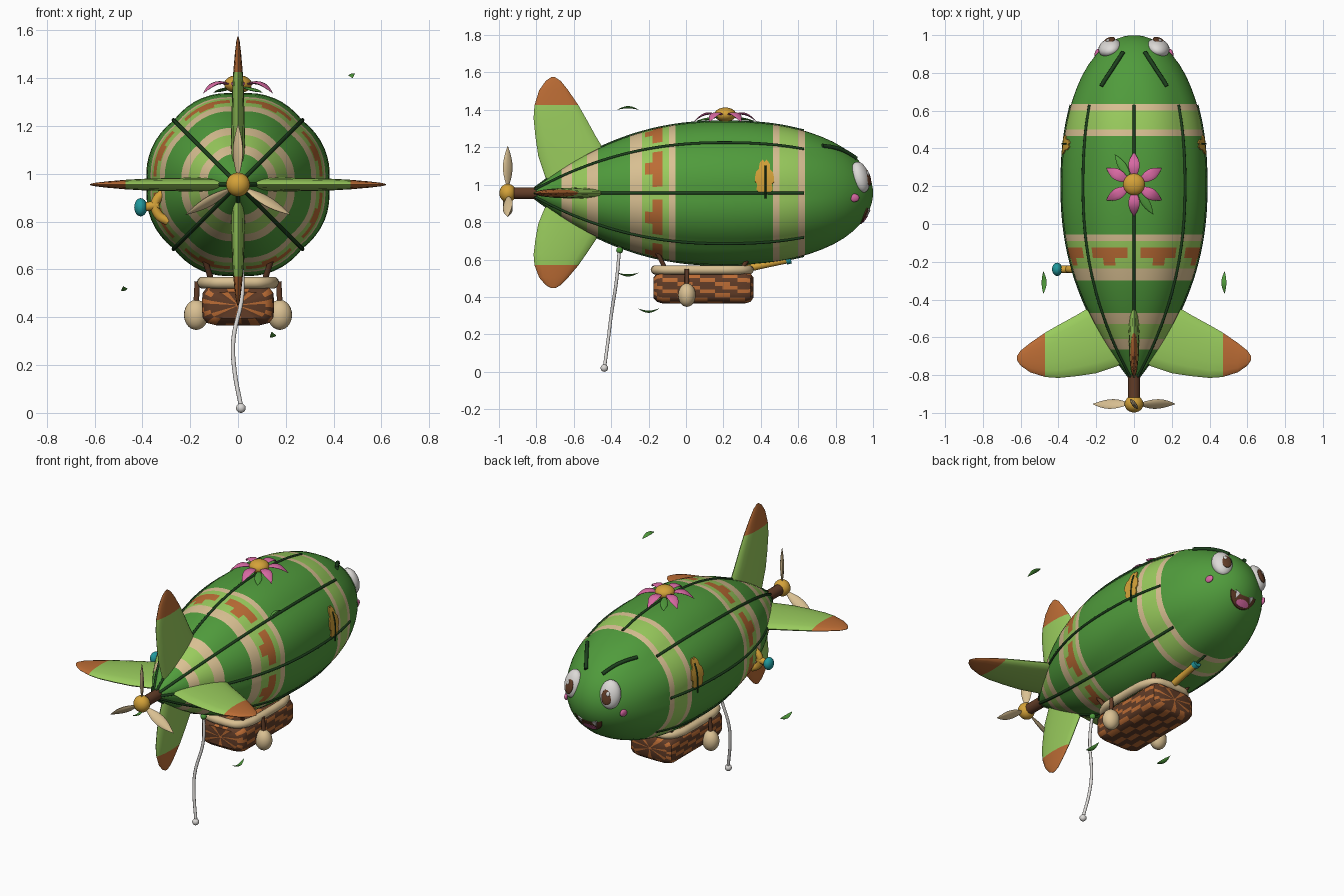
import bpy, bmesh, math
from mathutils import Vector, Euler
from math import sin, cos, pi, hypot

if "Cube" in bpy.data.objects:
    bpy.data.objects.remove(bpy.data.objects["Cube"])

PALETTE = {
    "leaf_green": (0.08, 0.33, 0.045), "lime_green": (0.32, 0.60, 0.11),
    "dark_green": (0.012, 0.05, 0.012), "tan": (0.70, 0.53, 0.29),
    "rust": (0.50, 0.15, 0.035), "brown": (0.12, 0.045, 0.02),
    "gold": (0.66, 0.36, 0.04), "pink": (0.68, 0.14, 0.36),
    "pale_grey": (0.72, 0.70, 0.68), "teal": (0.015, 0.32, 0.34),
}
MATS = {}
for name, rgb in PALETTE.items():
    m = bpy.data.materials.new(name)
    m.use_nodes = True
    m.diffuse_color = (*rgb, 1)
    m.node_tree.nodes["Principled BSDF"].inputs["Base Color"].default_value = (*rgb, 1)
    MATS[name] = m

AXIS, R = 0.955, 0.385


def smooth(ob):
    bpy.ops.object.select_all(action='DESELECT')
    bpy.context.view_layer.objects.active = ob
    ob.select_set(True)
    bpy.ops.object.shade_smooth_by_angle(angle=math.radians(40))


def loft(name, rings, color):
    """Skin closed rings of points; color is a name or a rule of (ring, segment)."""
    rule = color if callable(color) else lambda i, j: color
    bm, slots = bmesh.new(), []

    def add(verts, col):
        if col not in slots:
            slots.append(col)
        bm.faces.new(verts).material_index = slots.index(col)

    rows = [[bm.verts.new(p) for p in ring] for ring in rings]
    n = len(rows[0])
    for i in range(len(rows) - 1):
        for j in range(n):
            k = (j + 1) % n
            add((rows[i][j], rows[i][k], rows[i + 1][k], rows[i + 1][j]), rule(i, j))
    add(rows[0][::-1], rule(0, 0))
    add(rows[-1], rule(len(rows) - 2, 0))
    bmesh.ops.recalc_face_normals(bm, faces=bm.faces[:])
    me = bpy.data.meshes.new(name)
    bm.to_mesh(me)
    bm.free()
    for s in slots:
        me.materials.append(MATS[s])
    ob = bpy.data.objects.new(name, me)
    bpy.context.collection.objects.link(ob)
    smooth(ob)
    return ob


def ball(name, loc, scale, color, rot=(0, 0, 0)):
    bpy.ops.mesh.primitive_uv_sphere_add(segments=24, ring_count=14, location=loc, rotation=rot)
    ob = bpy.context.object
    ob.name, ob.scale = name, scale
    ob.data.materials.append(MATS[color])
    smooth(ob)


def tube(name, pts, radius, color, cyclic=False):
    cu = bpy.data.curves.new(name, 'CURVE')
    cu.dimensions, cu.bevel_depth, cu.bevel_resolution = '3D', radius, 3
    cu.use_fill_caps, cu.resolution_u = True, 6
    sp = cu.splines.new('BEZIER')
    sp.bezier_points.add(len(pts) - 1)
    for bp, p in zip(sp.bezier_points, pts):
        bp.co = p
        bp.handle_left_type = bp.handle_right_type = 'AUTO'
    sp.use_cyclic_u = cyclic
    cu.materials.append(MATS[color])
    bpy.context.collection.objects.link(bpy.data.objects.new(name, cu))


def leaf(name, a, b, side, width, thick, arch, color):
    """Pointed blade from a to b, bowed along its normal."""
    a, b, side = Vector(a), Vector(b), Vector(side).normalized()
    up = side.cross(b - a).normalized()
    rings = []
    for i in range(11):
        t = 0.01 + 0.98 * i / 10
        s = sin(pi * t)
        mid = a.lerp(b, t) + up * arch * s
        rings.append([mid + side * width * s * cos(q) + up * thick * s * sin(q)
                      for q in (2 * pi * k / 10 for k in range(10))])
    loft(name, rings, color)


def patch(name, outline, centre, project, color):
    """Thin decal that follows a curved surface."""
    cu, cv = centre
    rings = [[project(cu + k * (u - cu), cv + k * (v - cv), lift) for u, v in outline]
             for k, lift in ((0.02, 0.006), (0.35, 0.006), (0.7, 0.006), (1, 0.006), (1, -0.004))]
    loft(name, rings, color)


# Envelope: revolved profile with eight soft lobes between the seams
def base_radius(y):
    if y > 0.2:
        return R * max(0, 1 - ((y - 0.2) / 0.8) ** 2.3) ** 0.5
    return R * (1 - ((0.2 - y) / 1.04) ** 2.2)


def hull(y, a, lift=0.0):
    fade = min(1, max(0, (0.85 - y) / 0.3))
    r = base_radius(y) * (1 + fade * 0.03 * (abs(sin(4 * a)) - 0.4)) + lift
    return Vector((r * cos(a), y, AXIS + r * sin(a)))


def nose(x, z, lift=0.0):
    r = hypot(x, z - AXIS)
    return Vector((x, 0.2 + 0.8 * (1 - (r / R) ** 2) ** (1 / 2.3) + lift, z))


BANDS = [(-0.665, -0.61, "tan"), (-0.61, -0.53, "lime_green"), (-0.53, -0.47, "tan"),
         (-0.30, -0.235, "tan"), (-0.235, -0.09, "lime_green"), (-0.09, -0.055, "tan"),
         (0.465, 0.50, "tan"), (0.50, 0.60, "lime_green"), (0.60, 0.635, "tan")]
ROW_A, ROW_B, ROW_C = -0.22, -0.18, -0.125
stops = {ROW_A, ROW_B, ROW_C} | {v for b in BANDS for v in b[:2]}
stops |= {y for y in (-0.835 + 0.06 * i for i in range(29)) if min(abs(y - s) for s in stops) > 0.015}
stops |= {0.9, 0.94, 0.965, 0.982, 0.993, 0.999}
ys = sorted(stops)


def hull_color(i, j):
    y, k = (ys[i] + ys[i + 1]) / 2, j % 8
    if ROW_B < y < ROW_C and 1 <= k <= 6 or ROW_A < y < ROW_B and 3 <= k <= 4:
        return "rust"
    return next((c for lo, hi, c in BANDS if lo < y < hi), "leaf_green")


loft("envelope", [[hull(y, 2 * pi * j / 64) for j in range(64)] for y in ys], hull_color)
for n in range(8):
    tube(f"seam_{n + 1}", [hull(-0.81 + 0.12 * i, n * pi / 4, 0.001) for i in range(13)],
         0.008, "dark_green")

# Tail fins: distance from axis, leading edge, trailing edge, half thickness
FIN = [(0.05, -0.38, -0.74, 0.03), (0.2, -0.42, -0.79, 0.029), (0.3, -0.48, -0.805, 0.027),
       (0.4, -0.535, -0.815, 0.024), (0.47, -0.575, -0.81, 0.02), (0.55, -0.63, -0.785, 0.013),
       (0.6, -0.67, -0.75, 0.007), (0.62, -0.70, -0.72, 0.002)]
for label, a, stretch in (("left", 0, 1), ("top", pi / 2, 1), ("right", pi, 1), ("bottom", -pi / 2, 0.82)):
    out, across = Vector((cos(a), 0, sin(a))), Vector((-sin(a), 0, cos(a)))
    rings = []
    for d, lead, trail, th in FIN:
        mid = Vector((0, (lead + trail) / 2, AXIS)) + out * d * stretch
        rings.append([mid + Vector((0, (lead - trail) / 2 * cos(q), 0)) + across * th * sin(q)
                      for q in (2 * pi * k / 16 for k in range(16))])
    loft(label + "_fin", rings, lambda i, j: "rust" if i >= 4 else "lime_green")

# Propeller
tube("propeller_shaft", [(0, -0.95, AXIS), (0, -0.88, AXIS), (0, -0.79, AXIS)], 0.033, "brown")
hub = Vector((0, -0.953, AXIS))
ball("propeller_hub", hub, (0.05, 0.045, 0.05), "gold")
for n in range(3):
    a = pi / 2 + n * 2 * pi / 3
    d = Vector((cos(a), 0, sin(a)))
    side = Vector((-sin(a), 0, cos(a))) * 0.6 + Vector((0, 0.8, 0))
    leaf(f"propeller_blade_{n + 1}", hub + d * 0.02, hub + d * 0.255, side, 0.032, 0.012, 0, "tan")


# Basket with woven blocks and spoked ends
def box_ring(y, hx, hz, n=28, z=0.45):
    ring = []
    for k in range(n):
        c, s = cos(2 * pi * (k + 0.5) / n), sin(2 * pi * (k + 0.5) / n)
        f = (abs(c) ** 5 + abs(s) ** 5) ** -0.2
        ring.append(Vector((hx * c * f, y, z + hz * s * f)))
    return ring


ends = [(-0.175, 0.01, 0.006), (-0.175, 0.115, 0.055), (-0.155, 0.142, 0.076)]
body = [(-0.125 + 0.04 * i, 0.15, 0.085) for i in range(12)]
nose_end = [(0.345, 0.142, 0.076), (0.36, 0.115, 0.055), (0.36, 0.01, 0.006)]
sections = ends + body + nose_end


def weave(i, j):
    if i == 0 or i == len(sections) - 2:
        return "rust" if j % 4 == 0 else "brown"
    return "rust" if (i + 2 * j) % 5 < 2 else "brown"


loft("basket", [box_ring(*s) for s in sections], weave)
rim = []
for k in range(20):
    c, s = cos(pi * k / 10), sin(pi * k / 10)
    f = (abs(c) ** 4 + abs(s) ** 4) ** -0.25
    rim.append((0.147 * c * f, 0.087 + 0.25 * s * f, 0.545))
tube("basket_rim", rim, 0.025, "tan", True)
for sx, side in ((1, "left"), (-1, "right")):
    for label, y0, y1 in (("front", -0.11, -0.165), ("back", 0.30, 0.36)):
        tube(f"{side}_{label}_strut", [(sx * 0.11, y0, 0.55), (sx * 0.145, y1, 0.66)], 0.012, "brown")
    ball(side + "_sandbag", (sx * 0.175, 0.005, 0.41), (0.051, 0.047, 0.063), "tan")
    tube(side + "_sandbag_tie", [(sx * 0.175, 0.005, 0.46), (sx * 0.17, 0.005, 0.55)], 0.012, "brown")

# Telescope on the basket
tube("telescope_tube", [(0, 0.32, 0.55), (0, 0.43, 0.575), (0, 0.54, 0.598)], 0.02, "gold")
tube("telescope_lens", [(0, 0.535, 0.597), (0, 0.56, 0.603)], 0.026, "teal")

# Horn on the right flank
tube("horn_bracket", [(-0.29, -0.24, 0.80), (-0.335, -0.24, 0.83), (-0.345, -0.24, 0.88),
                      (-0.30, -0.24, 0.93)], 0.02, "gold")
tube("horn_pipe", [(-0.33, -0.24, 0.87), (-0.40, -0.24, 0.86)], 0.02, "gold")
ball("horn_bell", (-0.407, -0.24, 0.86), (0.027, 0.035, 0.038), "teal")

# Mooring rope
tube("mooring_rope", [(0.01, -0.355, 0.67), (0.018, -0.37, 0.5), (-0.02, -0.40, 0.30),
                      (-0.015, -0.415, 0.18), (0.012, -0.435, 0.03)], 0.009, "pale_grey")
ball("rope_weight", (0.012, -0.437, 0.02), (0.02, 0.02, 0.02), "pale_grey")
ball("rope_knot", (0.01, -0.355, 0.65), (0.018, 0.018, 0.018), "leaf_green")

# Flower on top
ball("flower_centre", (0, 0.21, 1.375), (0.058, 0.058, 0.038), "gold")
for n in range(6):
    a = pi / 2 + n * pi / 3
    d, across = Vector((cos(a), sin(a), 0)), Vector((-sin(a), cos(a), 0))
    top = Vector((0, 0.21, 1.365))
    leaf(f"petal_{n + 1}", top + d * 0.02, top + d * 0.17 - Vector((0, 0, 0.03)), across,
         0.03, 0.007, -0.03, "pink")
for n, a in enumerate((-1.0, pi - 1.0)):
    d, across = Vector((cos(a), sin(a), 0)), Vector((-sin(a), cos(a), 0))
    leaf(f"flower_leaf_{n + 1}", top + d * 0.03, top + d * 0.19 - Vector((0, 0, 0.025)), across,
         0.022, 0.006, 0, "leaf_green")

# Drifting leaves
for n, (x, y, z, bow) in enumerate(((0.48, -0.31, 1.40, 0.015), (-0.48, -0.31, 0.53, -0.015),
                                    (0.14, -0.2, 0.34, -0.02))):
    leaf(f"drifting_leaf_{n + 1}", (x, y - 0.06, z), (x, y + 0.06, z), (1, 0, 0.3),
         0.014, 0.005, bow, "leaf_green")

# Face and flank emblems, mirrored
for sx, side in ((1, "left"), (-1, "right")):
    rot = Euler((math.radians(15), 0, -sx * math.radians(20)))
    eye = Vector((sx * 0.128, 0.932, 1.04))
    ball(side + "_eye", eye, (0.062, 0.045, 0.085), "pale_grey", rot)
    turn = rot.to_matrix()
    ball(side + "_iris", eye + turn @ Vector((-sx * 0.012, 0.036, -0.012)), (0.032, 0.012, 0.046), "brown", rot)
    ball(side + "_glint", eye + turn @ Vector((-sx * 0.004, 0.045, 0.008)), (0.011, 0.006, 0.014), "pale_grey", rot)
    brow = [(0.91, 1.27), (0.86, 1.18), (0.80, 1.08), (0.73, 0.97)]
    tube(side + "_brow", [hull(y, a if sx > 0 else pi - a, 0.006) for y, a in brow], 0.011, "dark_green")
    ball(side + "_cheek", nose(sx * 0.197, 0.93), (0.012, 0.028, 0.022), "pink", (0, 0, sx * 0.2))

    def flank(u, v, lift):
        a = v / R
        return hull(u, a if sx > 0 else pi - a, lift)

    blade = []
    for k in range(24):
        q, f = 2 * pi * k / 24, 1 - 0.2 * (k % 4 == 2)
        blade.append((0.42 + 0.05 * f * cos(q) * (1 - 0.3 * sin(q)), 0.09 + 0.1 * f * sin(q)))
    patch(side + "_emblem_leaf", blade, (0.42, 0.09), flank, "gold")
    tube(side + "_emblem_stem", [flank(0.425, v, 0.006) for v in (-0.03, 0.04, 0.1, 0.15)], 0.005, "dark_green")
    fang = [(sx * 0.065, 0.872), (sx * 0.035, 0.86), (sx * 0.052, 0.83)]
    patch(side + "_fang", fang, (sx * 0.051, 0.853), lambda u, v, w: nose(u, v, w + 0.004), "pale_grey")

# Smiling mouth
smile, tongue = [], []
for k in range(28):
    c, s = cos(2 * pi * k / 28), sin(2 * pi * k / 28)
    smile.append((0.09 * c, 0.875 + (0.085 * s if s < 0 else -0.02 * s)))
    tongue.append((0.045 * c, 0.815 + 0.018 * s))
patch("mouth", smile, (0, 0.835), nose, "brown")
patch("tongue", tongue, (0, 0.815), lambda u, v, w: nose(u, v, w + 0.003), "pink")
